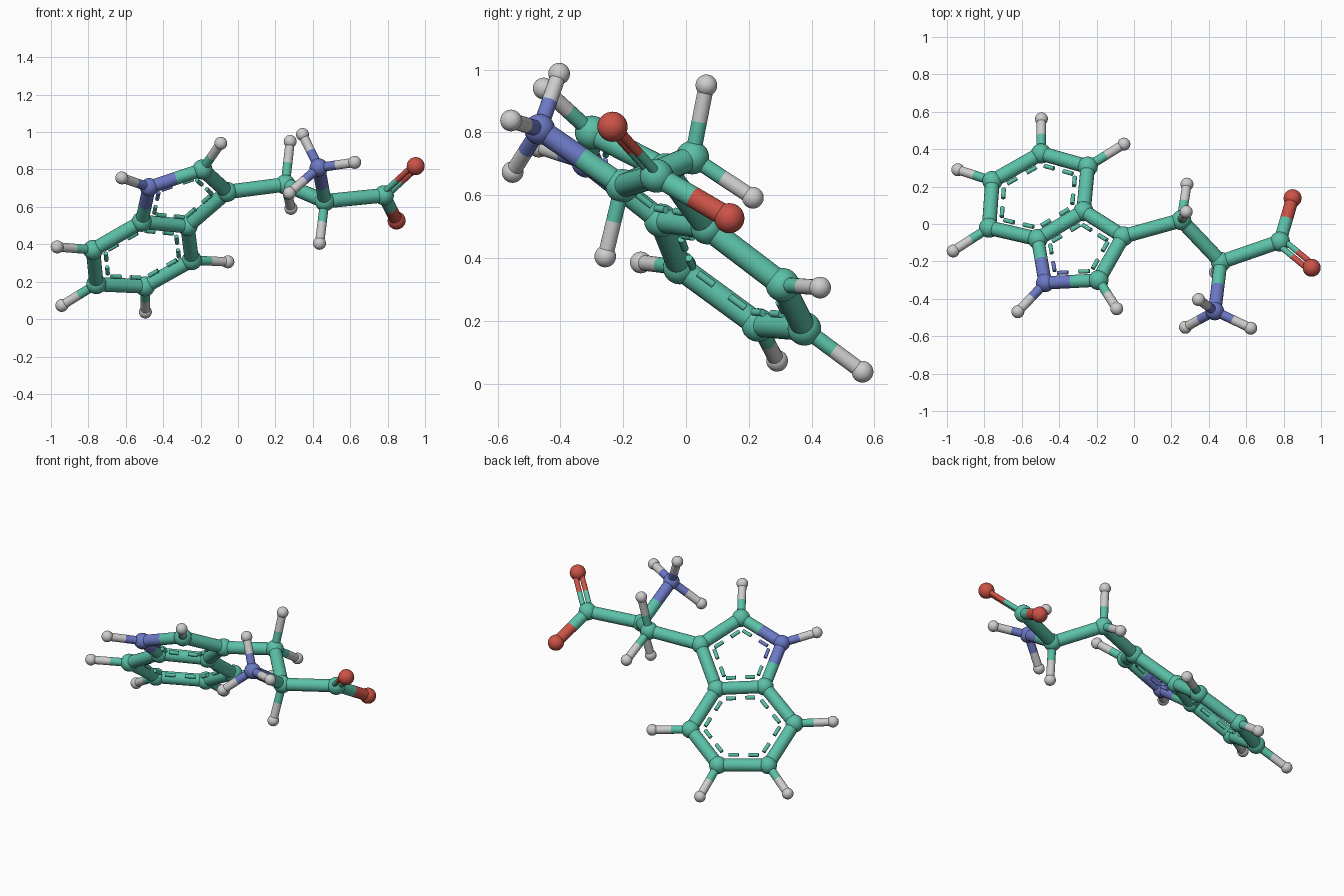
import bpy
from mathutils import Vector

old = bpy.data.objects.get("Cube")
if old:
    bpy.data.objects.remove(old, do_unlink=True)


def material(name, rgb):
    m = bpy.data.materials.new(name)
    m.use_nodes = True
    color = (*rgb, 1)
    m.diffuse_color = color
    m.node_tree.nodes["Principled BSDF"].inputs["Base Color"].default_value = color
    return m


# Element kind: (name, ball radius, material)
KINDS = {
    "C": ("carbon", 0.0535, material("sea green", (0.105, 0.53, 0.39))),
    "N": ("nitrogen", 0.049, material("slate blue", (0.15, 0.19, 0.56))),
    "O": ("oxygen", 0.048, material("brick red", (0.60, 0.085, 0.062))),
    "H": ("hydrogen", 0.0345, material("light grey", (0.61, 0.61, 0.61))),
}

# Ball centres; the first letter gives the element
ATOMS = {
    # five-sided and six-sided rings
    "N_ring": (-0.475, -0.315, 0.705),
    "C_tip": (-0.19, -0.30, 0.80),
    "C_link": (-0.058, -0.066, 0.68),
    "C_joint_a": (-0.27, 0.068, 0.497),
    "C_joint_b": (-0.515, -0.08, 0.52),
    "C_side_a": (-0.247, 0.307, 0.315),
    "C_end_a": (-0.497, 0.377, 0.175),
    "C_end_b": (-0.757, 0.23, 0.187),
    "C_side_b": (-0.775, -0.02, 0.37),
    # side chain
    "C_bridge": (0.253, 0.02, 0.72),
    "C_centre": (0.464, -0.203, 0.63),
    "C_acid": (0.78, -0.094, 0.662),
    "O_upper": (0.95, -0.234, 0.818),
    "O_lower": (0.848, 0.138, 0.527),
    "N_amine": (0.432, -0.466, 0.81),
    # hydrogens
    "H_ring": (-0.621, -0.469, 0.755),
    "H_tip": (-0.092, -0.453, 0.94),
    "H_side_a": (-0.054, 0.427, 0.306),
    "H_end_a": (-0.495, 0.562, 0.038),
    "H_end_b": (-0.942, 0.29, 0.073),
    "H_side_b": (-0.967, -0.144, 0.386),
    "H_bridge_up": (0.279, 0.065, 0.95),
    "H_bridge_back": (0.283, 0.213, 0.592),
    "H_centre": (0.436, -0.257, 0.405),
    "H_amine_up": (0.345, -0.404, 0.987),
    "H_amine_left": (0.624, -0.557, 0.838),
    "H_amine_right": (0.275, -0.552, 0.674),
}
POS = {name: Vector(p) for name, p in ATOMS.items()}

RINGS = [
    ["N_ring", "C_tip", "C_link", "C_joint_a", "C_joint_b"],
    ["C_joint_a", "C_side_a", "C_end_a", "C_end_b", "C_side_b", "C_joint_b"],
]
BONDS = [
    ("C_link", "C_bridge"), ("C_bridge", "C_centre"), ("C_centre", "C_acid"),
    ("C_centre", "N_amine"), ("C_acid", "O_lower"),
    ("N_ring", "H_ring"), ("C_tip", "H_tip"), ("C_side_a", "H_side_a"),
    ("C_end_a", "H_end_a"), ("C_end_b", "H_end_b"), ("C_side_b", "H_side_b"),
    ("C_bridge", "H_bridge_up"), ("C_bridge", "H_bridge_back"),
    ("C_centre", "H_centre"), ("N_amine", "H_amine_up"),
    ("N_amine", "H_amine_left"), ("N_amine", "H_amine_right"),
]


def finish(name, mat):
    obj = bpy.context.object
    obj.name = name
    obj.data.materials.append(mat)
    bpy.ops.object.shade_smooth_by_angle()


def rod(name, start, end, radius, mat):
    axis = end - start
    bpy.ops.mesh.primitive_cylinder_add(
        vertices=20, radius=radius, depth=axis.length, location=(start + end) / 2,
        rotation=axis.to_track_quat("Z", "Y").to_euler())
    finish(name, mat)


def bond_radius(a, b):
    return 0.72 * min(KINDS[a[0]][1], KINDS[b[0]][1])


def bond(a, b, scale=1.0, shift=Vector(), span=(0.0, 0.5), label="bond"):
    """Two mirrored half rods, each in the colour of its own end."""
    for near, far in ((a, b), (b, a)):
        p, q = POS[near] + shift, POS[far] + shift
        rod(f"{label}_{near}_to_{far}", p.lerp(q, span[0]), p.lerp(q, span[1]),
            bond_radius(a, b) * scale, KINDS[near[0]][2])


# Balls
for name, centre in POS.items():
    kind, radius, mat = KINDS[name[0]]
    bpy.ops.mesh.primitive_uv_sphere_add(
        segments=32, ring_count=16, radius=radius, location=centre)
    finish(f"{kind}_ball_{name[2:]}", mat)

# Single rods
for a, b in BONDS:
    bond(a, b)

# Ring rods, with a dashed thin line inside each side
done = set()
for ring in RINGS:
    middle = sum((POS[n] for n in ring), Vector()) / len(ring)
    for a, b in zip(ring, ring[1:] + ring[:1]):
        if frozenset((a, b)) not in done:
            done.add(frozenset((a, b)))
            bond(a, b, label="ring_bond")
        along = (POS[b] - POS[a]).normalized()
        inward = middle - POS[a]
        inward = (inward - along * inward.dot(along)).normalized()
        bond(a, b, 0.3, inward * bond_radius(a, b) * 1.75, (0.2, 0.4), "ring_dash")

# Double rod to the upper oxygen, lying in the plane of the acid group
along = (POS["O_upper"] - POS["C_acid"]).normalized()
across = POS["O_lower"] - POS["C_acid"]
across = (across - along * across.dot(along)).normalized()
for side in (-1, 1):
    bond("C_acid", "O_upper", 0.45,
         across * side * 0.55 * bond_radius("C_acid", "O_upper"), label="double_bond")
